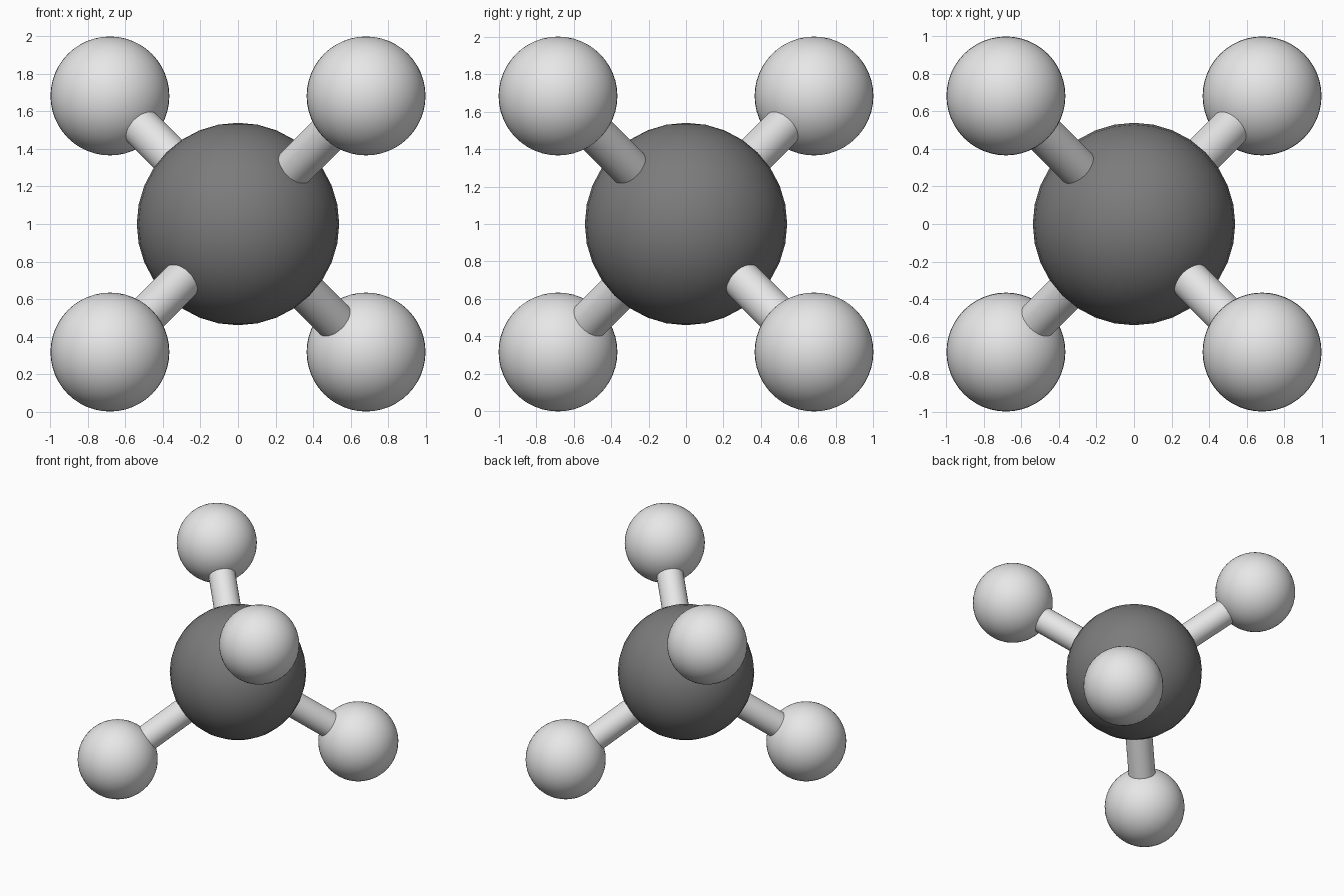
import bpy
import math
from mathutils import Vector

CENTRE = Vector((0, 0, 1))
REACH = 0.683

cube = bpy.data.objects.get("Cube")
if cube:
    bpy.data.objects.remove(cube, do_unlink=True)


def material(name, value):
    mat = bpy.data.materials.new(name)
    mat.use_nodes = True
    colour = (value, value, value, 1)
    mat.diffuse_color = colour
    mat.node_tree.nodes["Principled BSDF"].inputs["Base Color"].default_value = colour
    return mat


dark_grey = material("dark_grey", 0.2)
light_grey = material("light_grey", 0.8)


def finish(name, mat):
    obj = bpy.context.object
    obj.name = name
    obj.data.materials.append(mat)
    bpy.ops.object.shade_smooth_by_angle(angle=math.radians(40))


def ball(name, centre, radius, segments, mat):
    bpy.ops.mesh.primitive_uv_sphere_add(
        segments=segments, ring_count=segments // 2, radius=radius, location=centre)
    finish(name, mat)


def rod(name, start, end, radius, mat):
    axis = end - start
    bpy.ops.mesh.primitive_cylinder_add(
        vertices=32, radius=radius, depth=axis.length, location=(start + end) / 2,
        rotation=axis.to_track_quat('Z', 'Y').to_euler())
    finish(name, mat)


# Large central ball
ball("central_ball", CENTRE, 0.54, 32, dark_grey)

# Four small balls at tetrahedron corners, each joined by a rod
corners = {
    "front_left_upper": (1, -1, 1),
    "front_right_lower": (-1, -1, -1),
    "back_right_upper": (-1, 1, 1),
    "back_left_lower": (1, 1, -1),
}
for place, signs in corners.items():
    tip = CENTRE + Vector(signs) * REACH
    ball(place + "_ball", tip, 0.317, 48, light_grey)
    rod(place + "_rod", CENTRE, tip, 0.107, light_grey)
